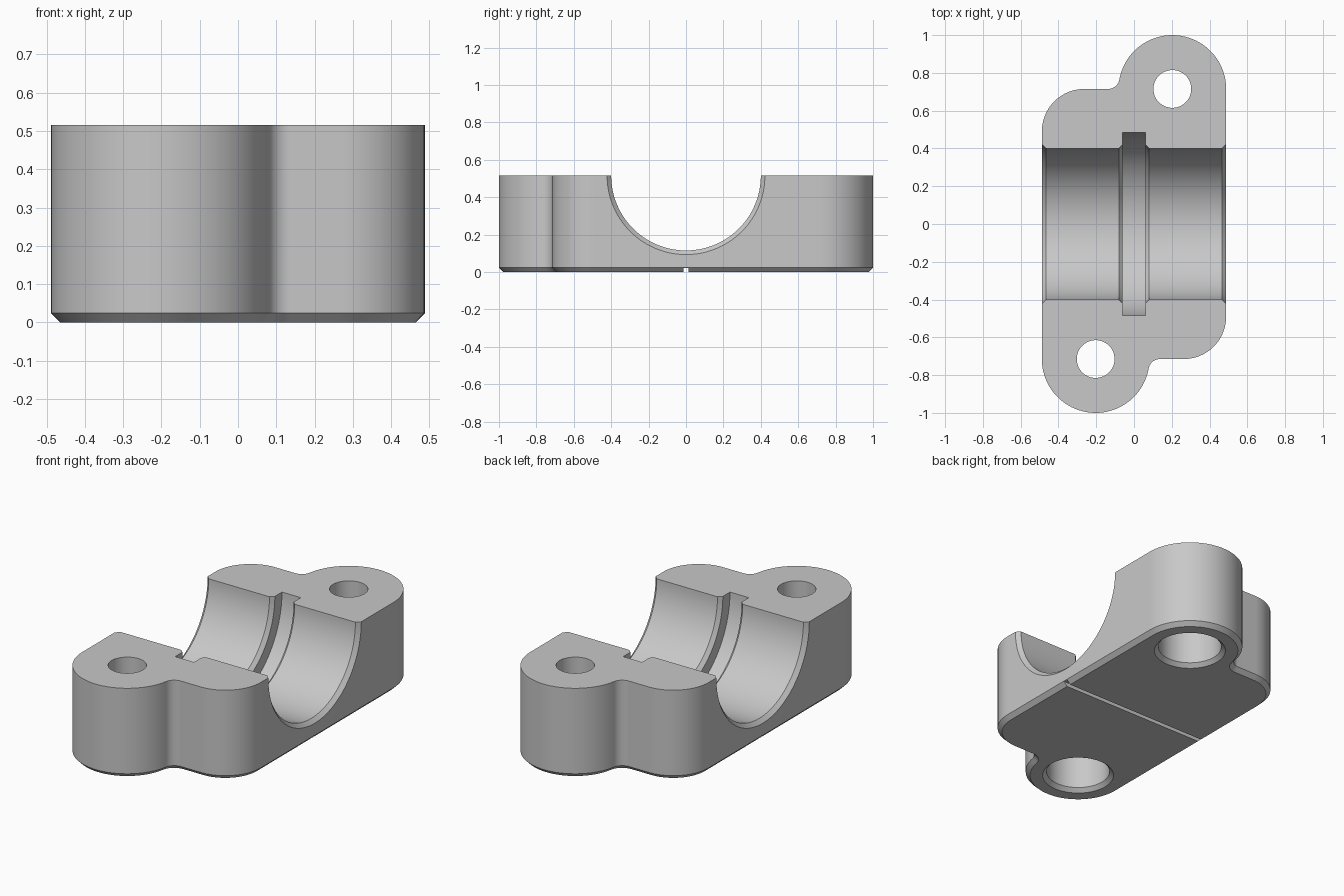
import bpy, bmesh
from math import sin, cos, pi, atan2, radians
from mathutils import Matrix, Vector

cube = bpy.data.objects.get("Cube")
if cube:
    bpy.data.objects.remove(cube, do_unlink=True)

HEIGHT = 0.515
HALF_WIDTH = 0.488
LOBE_R, LOBE_X, LOBE_Y = 0.285, 0.203, 0.715
CORNER_R, FILLET_R = 0.225, 0.06
CHAMFER = 0.024

steel = bpy.data.materials.new("light grey metal")
steel.use_nodes = True
grey = (0.58, 0.58, 0.58, 1)
steel.diffuse_color = grey
steel.node_tree.nodes["Principled BSDF"].inputs["Base Color"].default_value = grey


def make_object(name, bm):
    bmesh.ops.recalc_face_normals(bm, faces=bm.faces)
    mesh = bpy.data.meshes.new(name)
    bm.to_mesh(mesh)
    bm.free()
    mesh.materials.append(steel)
    obj = bpy.data.objects.new(name, mesh)
    bpy.context.collection.objects.link(obj)
    return obj


def loft(bm, loops):
    """Join closed loops of equal length and cap both ends."""
    rings = [[bm.verts.new(p) for p in loop] for loop in loops]
    n = len(rings[0])
    for a, b in zip(rings, rings[1:]):
        for i in range(n):
            j = (i + 1) % n
            bm.faces.new((a[i], a[j], b[j], b[i]))
    bm.faces.new(rings[0][::-1])
    bm.faces.new(rings[-1])


def arc(cx, cy, r, start, end, steps):
    angles = [start + (end - start) * i / steps for i in range(steps + 1)]
    return [Vector((cx + r * cos(a), cy + r * sin(a), 0)) for a in angles]


def outline(inset, z):
    """Cap footprint: one half, then the same half turned around."""
    reach = LOBE_R + FILLET_R
    run = (reach ** 2 - FILLET_R ** 2) ** 0.5
    tilt = atan2(FILLET_R, run)
    half = arc(LOBE_X, LOBE_Y, LOBE_R - inset, 0, pi - tilt, 40)
    half += arc(LOBE_X - run, LOBE_Y + FILLET_R, FILLET_R + inset, -tilt, -pi / 2, 12)
    half += arc(CORNER_R - HALF_WIDTH, LOBE_Y - CORNER_R, CORNER_R - inset, pi / 2, pi, 20)
    return [Vector((s * p.x, s * p.y, z)) for s in (1, -1) for p in half]


def lathe(name, profile, matrix, segments):
    """Solid of revolution from (radius, height) points."""
    bm = bmesh.new()
    loft(bm, [[matrix @ Vector((r * cos(2 * pi * i / segments), r * sin(2 * pi * i / segments), h))
               for i in range(segments)] for r, h in profile])
    return make_object(name, bm)


# Body with chamfered lower edge
bm = bmesh.new()
loft(bm, [outline(CHAMFER, 0), outline(0, CHAMFER), outline(0, HEIGHT)])
body = make_object("bearing_cap", bm)

cutters = []

# Bearing bore with flared ends and a central groove
side = [(0.485, 0.06), (0.42, 0.06), (0.4, 0.08), (0.4, 0.466), (0.522, HALF_WIDTH + 0.1)]
bore = [(r, -x) for r, x in reversed(side)] + side
axis = Matrix.Translation((0, 0, HEIGHT + 0.0005)) @ Matrix.Rotation(radians(90), 4, "Y")
cutters.append(lathe("bore_cutter", bore, axis, 128))

# Bolt holes, counterbored from below
bolt = [(0.293, -0.1), (0.171, 0.022), (0.171, 0.3), (0.1, 0.3), (0.1, 0.7)]
for s, label in ((1, "back"), (-1, "front")):
    place = Matrix.Translation((s * LOBE_X, s * LOBE_Y, 0))
    cutters.append(lathe(label + "_bolt_cutter", bolt, place, 64))

# Thin slot across the underside
bm = bmesh.new()
bmesh.ops.create_cube(bm, size=1, matrix=Matrix.Diagonal((1.2, 0.025, 0.046, 1)))
cutters.append(make_object("slot_cutter", bm))

# Cut everything, then drop the cutters
bpy.ops.object.select_all(action="DESELECT")
bpy.context.view_layer.objects.active = body
body.select_set(True)
for cutter in cutters:
    cutter.hide_render = True
    mod = body.modifiers.new(cutter.name, "BOOLEAN")
    mod.operation = "DIFFERENCE"
    mod.solver = "EXACT"
    mod.object = cutter
    bpy.ops.object.modifier_apply(modifier=mod.name)
    bpy.data.objects.remove(cutter, do_unlink=True)

bpy.ops.object.shade_smooth_by_angle(angle=radians(25))
